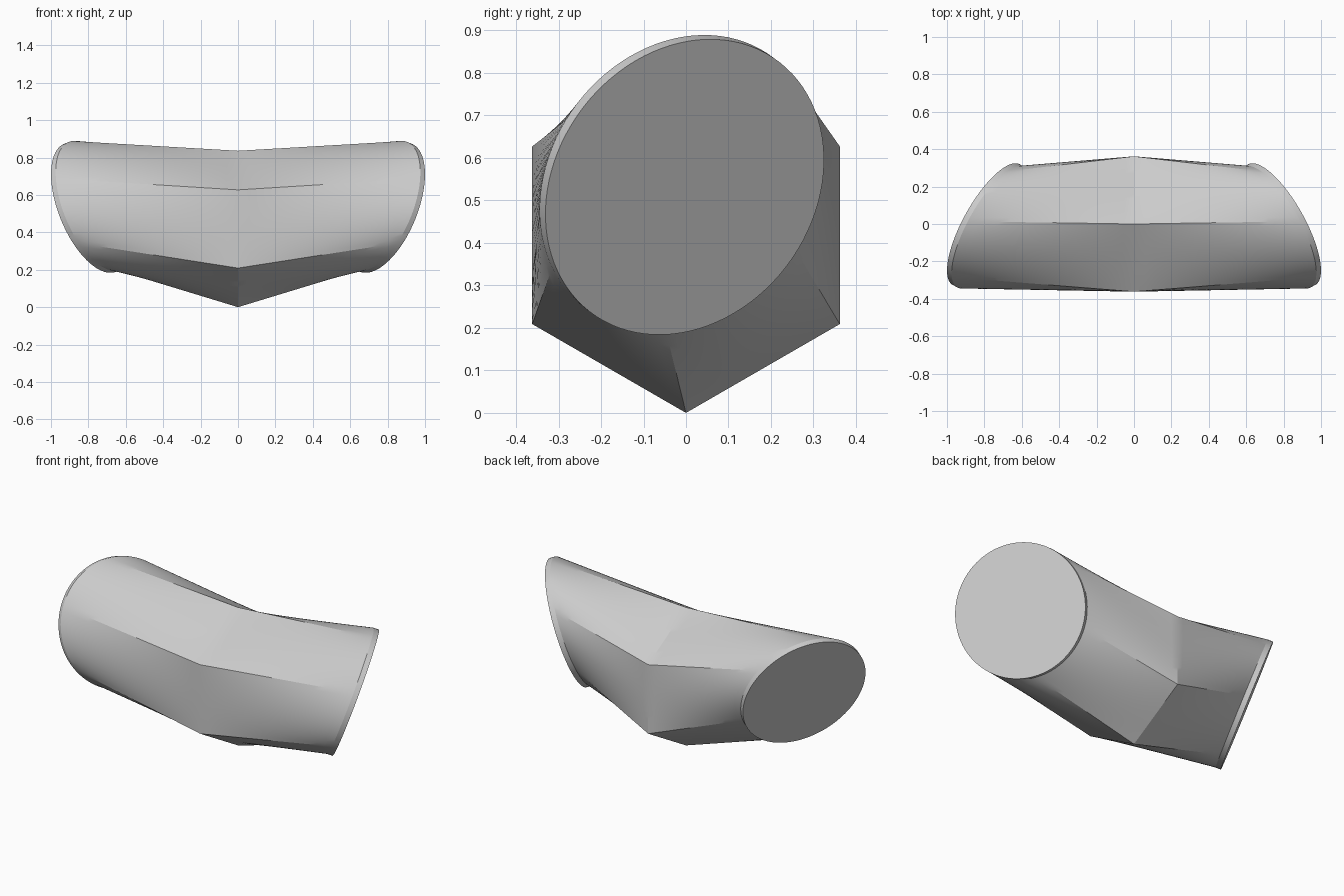
import bpy, bmesh, math
from mathutils import Vector

cube = bpy.data.objects.get("Cube")
if cube:
    bpy.data.objects.remove(cube, do_unlink=True)

SIDES = 96           # points around each section
STEPS = 16           # sections per arm
HEX_R = 0.418        # hexagonal middle section
END_R = 0.369        # round end section
RIM = 0.03           # straight rim before each end cap
axis = Vector((0.823, 0.459, -0.335)).normalized()
end_centre = Vector((0.79, -0.003, 0.5315)) - axis * RIM
turn = Vector((1, 0, 0)).rotation_difference(axis)


def hexagon_point(i):
    per_side = SIDES // 6
    k, t = divmod(i, per_side)
    corner = [Vector((0, math.sin(a), math.cos(a))) * HEX_R
              for a in (k * math.pi / 3, (k + 1) * math.pi / 3)]
    return Vector((0, 0, HEX_R)) + corner[0].lerp(corner[1], t / per_side)


def circle_point(i):
    a = 2 * math.pi * i / SIDES
    return end_centre + turn @ Vector((0, math.sin(a), math.cos(a))) * END_R


# Sections from the middle out to one end, then the short rim
hexagon = [hexagon_point(i) for i in range(SIDES)]
circle = [circle_point(i) for i in range(SIDES)]
arm = [[h.lerp(c, s / STEPS) for h, c in zip(hexagon, circle)]
       for s in range(STEPS + 1)]
arm.append([c + axis * RIM for c in circle])

# Mirror the sections across the middle and skin them
mirrored = [[Vector((-p.x, p.y, p.z)) for p in ring] for ring in arm[:0:-1]]
bm = bmesh.new()
rings = [[bm.verts.new(p) for p in ring] for ring in mirrored + arm]
for a, b in zip(rings, rings[1:]):
    for i in range(SIDES):
        j = (i + 1) % SIDES
        bm.faces.new((a[i], a[j], b[j], b[i]))

# Flat round end caps
for ring in (rings[0], rings[-1]):
    bm.faces.new(ring)
bmesh.ops.recalc_face_normals(bm, faces=bm.faces[:])

mesh = bpy.data.meshes.new("bent_tube")
bm.to_mesh(mesh)
bm.free()
body = bpy.data.objects.new("bent_tube", mesh)
bpy.context.collection.objects.link(body)

# Plain grey surface
grey = bpy.data.materials.new("light_grey")
grey.use_nodes = True
colour = (0.6, 0.6, 0.6, 1)
grey.diffuse_color = colour
grey.node_tree.nodes["Principled BSDF"].inputs["Base Color"].default_value = colour
mesh.materials.append(grey)

bpy.ops.object.select_all(action='DESELECT')
body.select_set(True)
bpy.context.view_layer.objects.active = body
bpy.ops.object.shade_smooth_by_angle(angle=math.radians(14))
